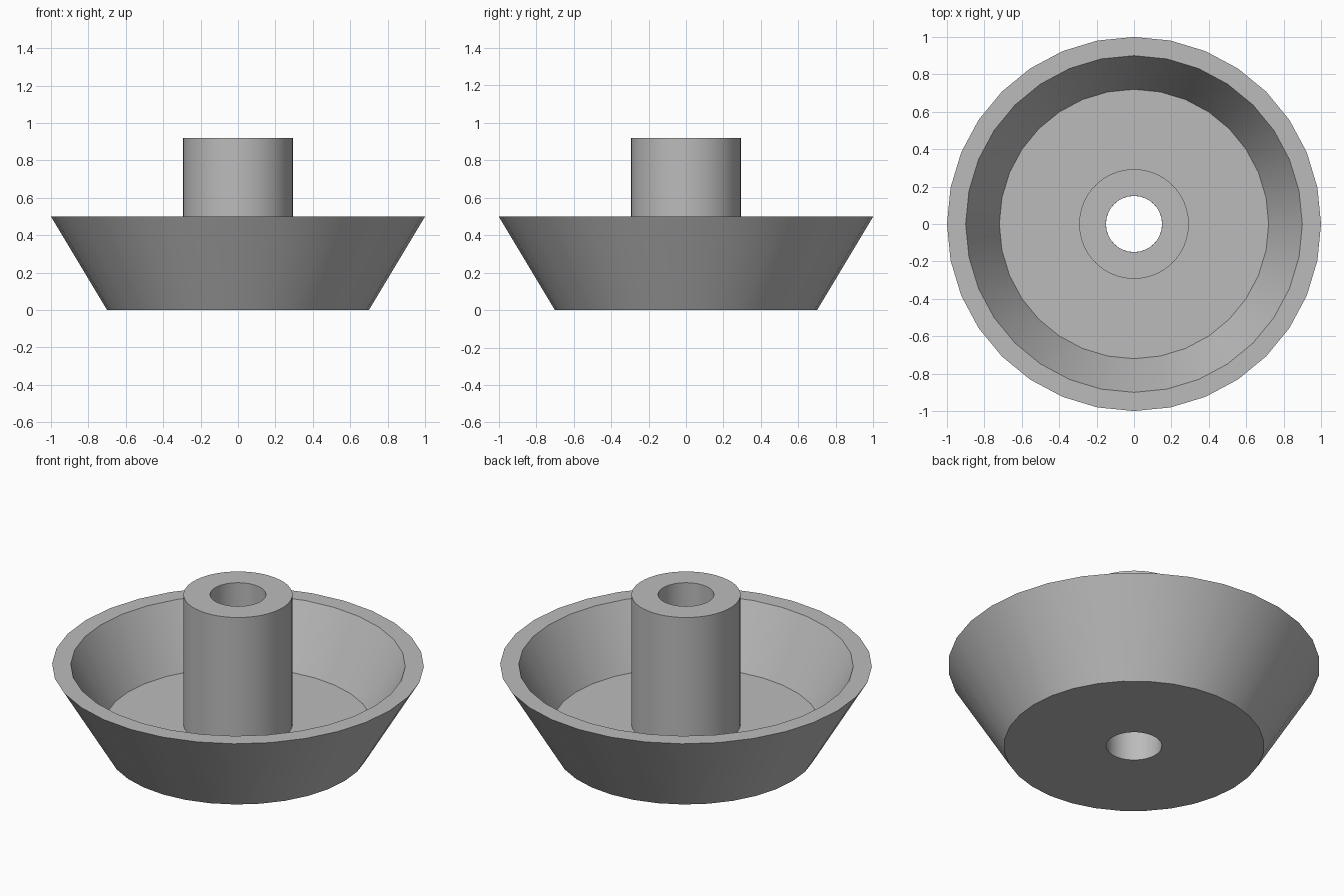
import bpy, bmesh, math
from mathutils import Vector

cube = bpy.data.objects.get("Cube")
if cube:
    bpy.data.objects.remove(cube, do_unlink=True)

grey = bpy.data.materials.new("plain grey")
grey.use_nodes = True
colour = (0.5, 0.5, 0.5, 1)
grey.diffuse_color = colour
grey.node_tree.nodes["Principled BSDF"].inputs["Base Color"].default_value = colour


def lathe(name, profile, sides):
    """Spin a radius/height profile around the vertical axis."""
    bm = bmesh.new()
    verts = [bm.verts.new((r, 0, z)) for r, z in profile]
    edges = [bm.edges.new(pair) for pair in zip(verts, verts[1:])]
    bmesh.ops.spin(bm, geom=verts + edges, cent=(0, 0, 0), axis=(0, 0, 1),
                   angle=math.tau, steps=sides, use_merge=True)
    bmesh.ops.remove_doubles(bm, verts=bm.verts, dist=0.0001)
    bmesh.ops.recalc_face_normals(bm, faces=bm.faces)
    # Open shells: make sure the lowest or highest flat faces point outward
    flat = max(bm.faces, key=lambda f: abs(f.normal.z))
    middle = sum(z for r, z in profile) / len(profile)
    up = 1 if flat.calc_center_median().z > 0.1 else -1
    if flat.normal.z * up < 0:
        bmesh.ops.reverse_faces(bm, faces=bm.faces)
    mesh = bpy.data.meshes.new(name)
    bm.to_mesh(mesh)
    bm.free()
    mesh.materials.append(grey)
    obj = bpy.data.objects.new(name, mesh)
    bpy.context.collection.objects.link(obj)
    bpy.ops.object.select_all(action="DESELECT")
    obj.select_set(True)
    bpy.context.view_layer.objects.active = obj
    bpy.ops.object.shade_smooth_by_angle(angle=math.radians(30))
    return obj


# Flared bowl: underside, outer wall, rim, inner wall and floor
lathe("bowl", [(0.15, 0), (0.7, 0), (1, 0.5), (0.9, 0.5), (0.72, 0.15), (0.28, 0.15)], 32)

# Central hub with a bore running right through the underside
lathe("hub", [(0.293, 0.15), (0.293, 0.92), (0.15, 0.92), (0.15, 0)], 64)
